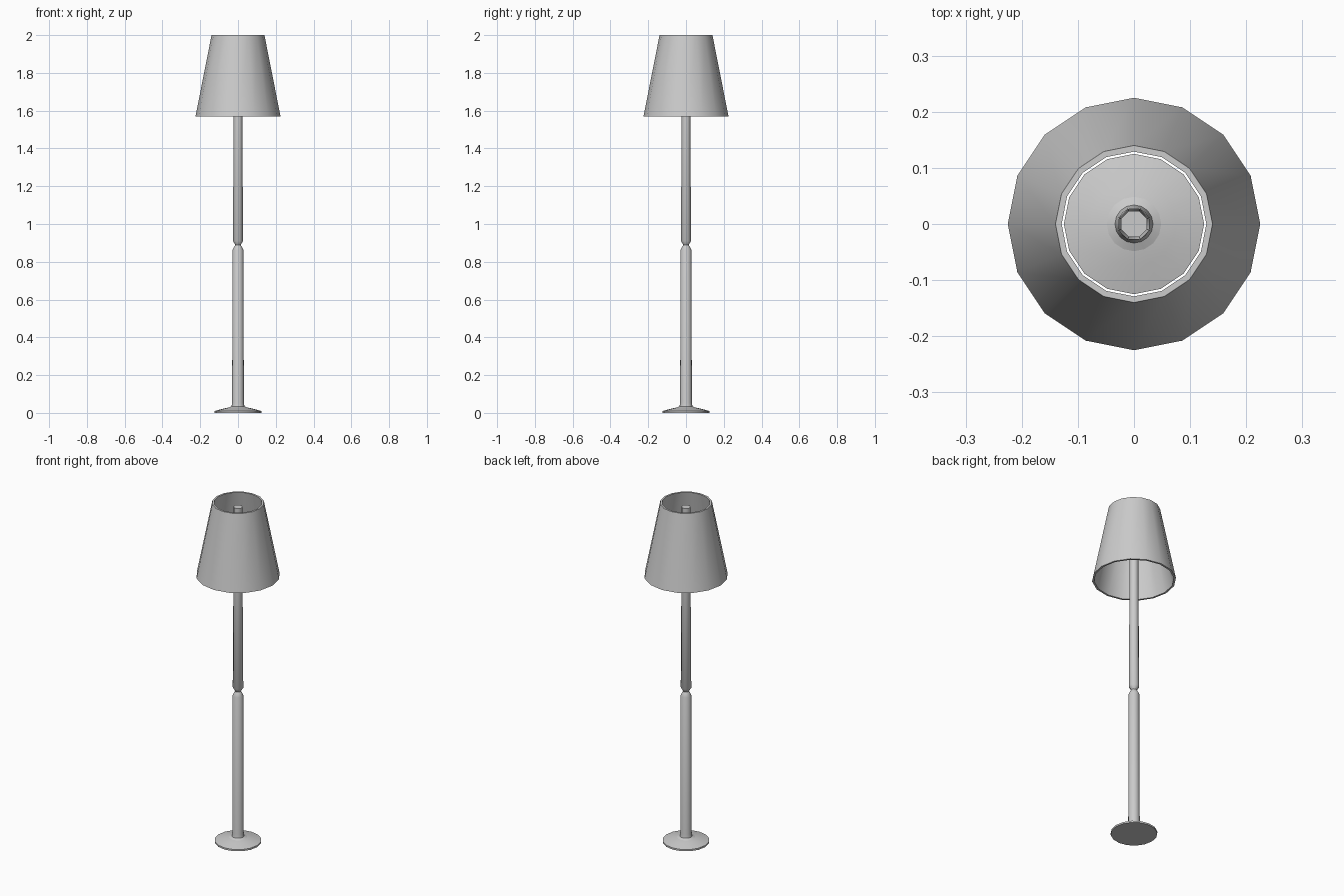
import bpy, bmesh, math

if "Cube" in bpy.data.objects:
    bpy.data.objects.remove(bpy.data.objects["Cube"])


def lathe(name, profile, sides, closed=False, offset=0.0, angle=35):
    """Revolve (radius, z) points around z; open profiles are capped at both ends."""
    bm = bmesh.new()
    rings = []
    for r, z in profile:
        rings.append([bm.verts.new((r * math.cos(2 * math.pi * i / sides + offset),
                                    r * math.sin(2 * math.pi * i / sides + offset), z))
                      for i in range(sides)])
    pairs = list(zip(rings, rings[1:]))
    if closed:
        pairs.append((rings[-1], rings[0]))
    else:
        bm.faces.new(rings[0][::-1])
        bm.faces.new(rings[-1])
    for a, b in pairs:
        for i in range(sides):
            j = (i + 1) % sides
            bm.faces.new((a[i], a[j], b[j], b[i]))
    bmesh.ops.recalc_face_normals(bm, faces=bm.faces)
    mesh = bpy.data.meshes.new(name)
    bm.to_mesh(mesh)
    bm.free()
    ob = bpy.data.objects.new(name, mesh)
    bpy.context.collection.objects.link(ob)
    bpy.ops.object.select_all(action='DESELECT')
    ob.select_set(True)
    bpy.context.view_layer.objects.active = ob
    bpy.ops.object.shade_smooth_by_angle(angle=math.radians(angle))
    return ob


# shallow conical foot
lathe("base", [(0.125, 0.0), (0.125, 0.01), (0.075, 0.023), (0.052, 0.028), (0.03, 0.032)], 16)

# lower pole with a small flare at the foot and a chamfered top
lathe("lower_pole", [(0.05, 0.028), (0.034, 0.035), (0.031, 0.055), (0.029, 0.862),
                     (0.019, 0.882), (0.014, 0.889)], 16, angle=50)

# upper pole, slightly tapered, rising into the shade
lathe("upper_pole", [(0.014, 0.885), (0.018, 0.893), (0.029, 0.91), (0.025, 1.55), (0.025, 1.975)],
      8, offset=math.pi / 8, angle=50)

# open lampshade with wall thickness
lathe("lampshade", [(0.225, 1.57), (0.14, 2.0), (0.129, 2.0), (0.214, 1.57)], 16, closed=True)
